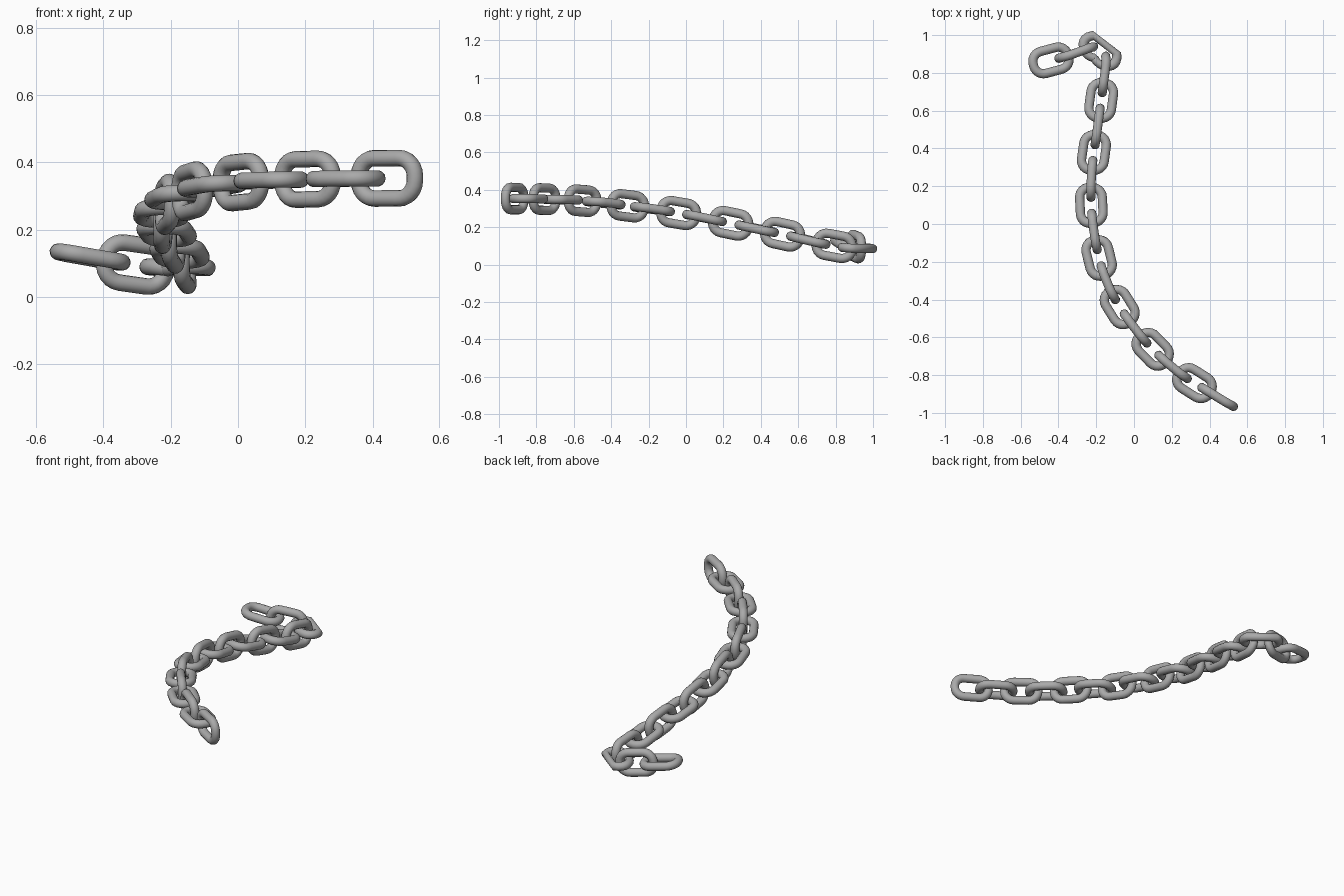
import bpy, bmesh, math
from mathutils import Vector

if "Cube" in bpy.data.objects:
    bpy.data.objects.remove(bpy.data.objects["Cube"])

LINKS = 18
HALF_L, HALF_W, WIRE, CORNER = 0.097, 0.060, 0.0245, 0.054   # wire centreline size of a link
ARC, SIDES = 6, 14

# path the chain lies along
knots = [Vector(p) for p in (
    (0.562, -0.986, 0.353), (0.442, -0.917, 0.353), (0.204, -0.760, 0.350), (0.008, -0.558, 0.342),
    (-0.140, -0.317, 0.315), (-0.212, -0.042, 0.276), (-0.227, 0.232, 0.222),
    (-0.192, 0.518, 0.162), (-0.156, 0.788, 0.100), (-0.148, 0.870, 0.088),
    (-0.165, 0.922, 0.083), (-0.212, 0.938, 0.085), (-0.304, 0.905, 0.096),
    (-0.440, 0.866, 0.118), (-0.570, 0.832, 0.142))]


def smooth_path(pts, steps=24):
    t = [0.0]
    for a, b in zip(pts, pts[1:]):
        t.append(t[-1] + (b - a).length)
    n = len(pts)
    m = []
    for i in range(n):
        a, b = max(i - 1, 0), min(i + 1, n - 1)
        m.append((pts[b] - pts[a]) / (t[b] - t[a]))
    out = []
    for i in range(n - 1):
        h = t[i + 1] - t[i]
        for k in range(steps):
            u = k / steps
            out.append(pts[i] * (2*u**3 - 3*u*u + 1) + m[i] * h * (u**3 - 2*u*u + u)
                       + pts[i + 1] * (3*u*u - 2*u**3) + m[i + 1] * h * (u**3 - u*u))
    return out + [pts[-1]], steps


path, STEPS = smooth_path(knots)
dist = [0.0]
for a, b in zip(path, path[1:]):
    dist.append(dist[-1] + (b - a).length)


def at(s):
    i = 0
    while i < len(path) - 2 and dist[i + 1] < s:
        i += 1
    return path[i].lerp(path[i + 1], 0) + (path[i + 1] - path[i]) * ((s - dist[i]) / (dist[i + 1] - dist[i]))


def place(s, u, w):
    """Point at distance s on the path, offset sideways by u and up by w."""
    tan = (at(s + 0.012) - at(s - 0.012)).normalized()
    side = Vector((-tan.y, tan.x, 0)).normalized()
    return at(s) + side * u + tan.cross(side) * w


def link_outline():
    """Rounded rectangle centreline with outward normals."""
    pts = []
    for q, (sx, sy) in enumerate(((1, 1), (-1, 1), (-1, -1), (1, -1))):
        for k in range(ARC + 1):
            a = math.pi / 2 * (q + k / ARC)
            c, s = math.cos(a), math.sin(a)
            pts.append((sx * (HALF_L - CORNER) + CORNER * c,
                        sy * (HALF_W - CORNER) + CORNER * s, c, s))
    return pts


steel = bpy.data.materials.new("grey steel")
steel.diffuse_color = (0.40, 0.40, 0.40, 1)
steel.use_nodes = True
steel.node_tree.nodes["Principled BSDF"].inputs["Base Color"].default_value = steel.diffuse_color


def make_link(index, centre, upright):
    bm = bmesh.new()
    rings = []
    for x, y, nx, ny in link_outline():
        ring = []
        for j in range(SIDES):
            b = 2 * math.pi * j / SIDES
            r, h = WIRE * math.cos(b), WIRE * math.sin(b)
            s, u, w = x + nx * r, y + ny * r, h
            if upright:
                u, w = -w, u
            ring.append(bm.verts.new(place(centre + s, u, w)))
        rings.append(ring)
    for i, ring in enumerate(rings):
        nxt = rings[(i + 1) % len(rings)]
        for j in range(SIDES):
            k = (j + 1) % SIDES
            bm.faces.new((ring[j], nxt[j], nxt[k], ring[k])).smooth = True
    bmesh.ops.recalc_face_normals(bm, faces=bm.faces)
    name = f"chain_link_{index + 1:02d}"
    me = bpy.data.meshes.new(name)
    bm.to_mesh(me)
    bm.free()
    me.materials.append(steel)
    bpy.context.collection.objects.link(bpy.data.objects.new(name, me))


# links evenly spaced along the path, alternately upright and flat
first, last = dist[STEPS], dist[(len(knots) - 2) * STEPS]
for i in range(LINKS):
    make_link(i, first + (last - first) * i / (LINKS - 1), i % 2 == 0)
